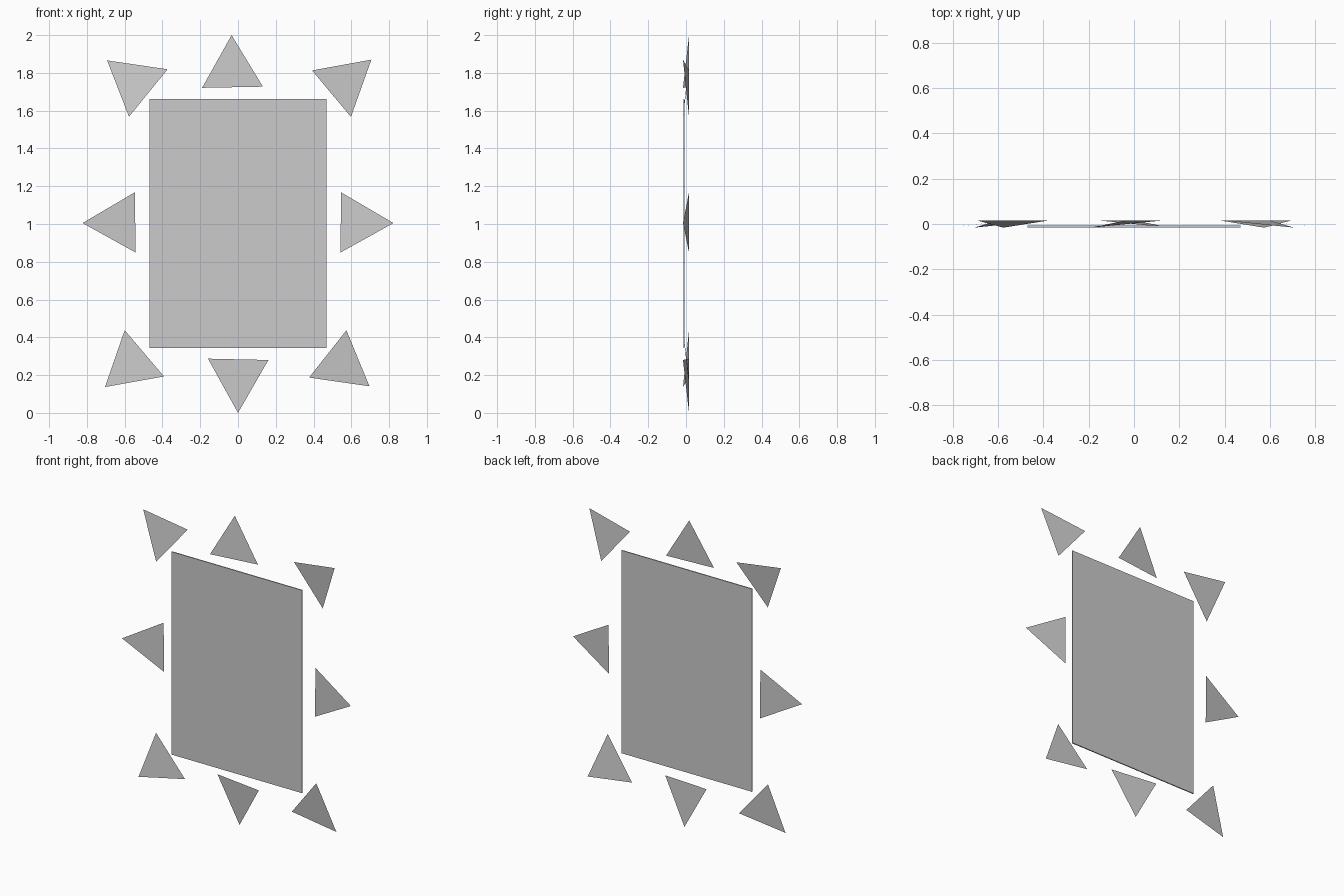
import bpy

if "Cube" in bpy.data.objects:
    bpy.data.objects.remove(bpy.data.objects["Cube"])

BACK, FRONT = 0.016, -0.016


def mesh_object(name, verts, faces):
    mesh = bpy.data.meshes.new(name)
    mesh.from_pydata(verts, [], faces)
    mesh.update()
    obj = bpy.data.objects.new(name, mesh)
    bpy.context.collection.objects.link(obj)
    return obj


# Thin rectangular centre panel
bpy.ops.mesh.primitive_cube_add(size=1, location=(0, -0.011, 1.003))
panel = bpy.context.object
panel.name = "centre_panel"
panel.scale = (0.938, 0.007, 1.318)
bpy.ops.object.transform_apply(location=False, rotation=False, scale=True)

# Tilted flat triangles: the first corner leans forward, the others lie back
triangles = {
    "top_left": ((-0.577, 1.568), (-0.373, 1.819), (-0.693, 1.866)),
    "top": ((-0.190, 1.721), (0.132, 1.727), (-0.034, 2.0)),
    "top_right": ((0.706, 1.870), (0.392, 1.813), (0.598, 1.567)),
    "right": ((0.823, 1.005), (0.545, 1.168), (0.543, 0.849)),
    "bottom_right": ((0.574, 0.437), (0.376, 0.187), (0.696, 0.141)),
    "bottom": ((0.161, 0.280), (-0.159, 0.287), (0.0, 0.0)),
    "bottom_left": ((-0.704, 0.137), (-0.392, 0.193), (-0.600, 0.438)),
    "left": ((-0.823, 1.005), (-0.542, 0.849), (-0.546, 1.168)),
}
for place, corners in triangles.items():
    depths = (FRONT, BACK, BACK)
    verts = [(x, y, z) for (x, z), y in zip(corners, depths)]
    mesh_object(place + "_ray_triangle", verts, [(0, 1, 2)])
